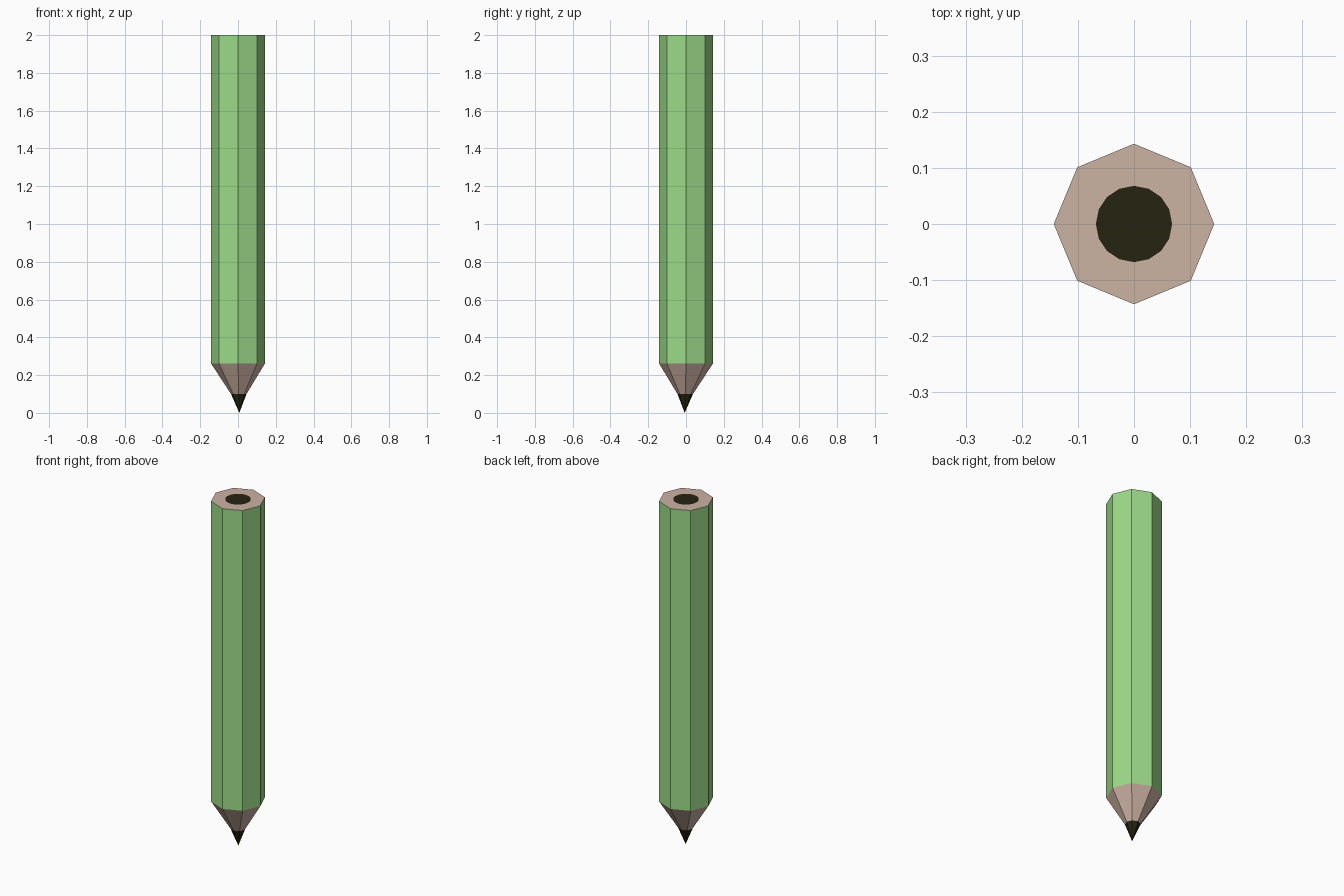
import bpy, bmesh, math

if "Cube" in bpy.data.objects:
    bpy.data.objects.remove(bpy.data.objects["Cube"])


def lin(c):
    return tuple(((v / 255 + 0.055) / 1.055) ** 2.4 if v > 10 else v / 255 / 12.92 for v in c) + (1,)


def material(name, rgb):
    m = bpy.data.materials.new(name)
    m.diffuse_color = lin(rgb)
    m.use_nodes = True
    m.node_tree.nodes["Principled BSDF"].inputs["Base Color"].default_value = m.diffuse_color
    return m


GREEN = material("green paint", (156, 218, 136))
WOOD = material("bare wood", (204, 178, 163))
LEAD = material("dark lead", (37, 36, 17))


def ring(bm, r, z, n=8, cx=0, cy=0):
    return [bm.verts.new((cx + r * math.cos(2 * math.pi * i / n),
                          cy + r * math.sin(2 * math.pi * i / n), z)) for i in range(n)]


def bridge(bm, low, high, mat):
    n = len(low)
    for i in range(n):
        j = (i + 1) % n
        bm.faces.new((low[i], low[j], high[j], high[i])).material_index = mat


bm = bmesh.new()
R, OFF = 0.143, 0.004
top = ring(bm, R, 2.0)
shoulder = ring(bm, R, 0.262)
neck = ring(bm, 0.041, 0.10, 8, OFF, -OFF)
tip = bm.verts.new((0.007, -0.007, 0))

# painted shaft, sharpened wood, lead point
bridge(bm, shoulder, top, 0)
bridge(bm, neck, shoulder, 1)
for i in range(8):
    bm.faces.new((tip, neck[(i + 1) % 8], neck[i])).material_index = 2

# flat end: wood around a round lead core
core = ring(bm, 0.068, 2.0, 16)
for i in range(8):
    j = (i + 1) % 8
    a, b, c = core[2 * i], core[2 * i + 1], core[(2 * i + 2) % 16]
    for f in ((top[i], b, a), (top[i], top[j], b), (top[j], c, b)):
        bm.faces.new(f).material_index = 1
bm.faces.new(core).material_index = 2
bmesh.ops.recalc_face_normals(bm, faces=bm.faces[:])

me = bpy.data.meshes.new("pencil")
bm.to_mesh(me)
bm.free()
for m in (GREEN, WOOD, LEAD):
    me.materials.append(m)
bpy.context.collection.objects.link(bpy.data.objects.new("pencil", me))
